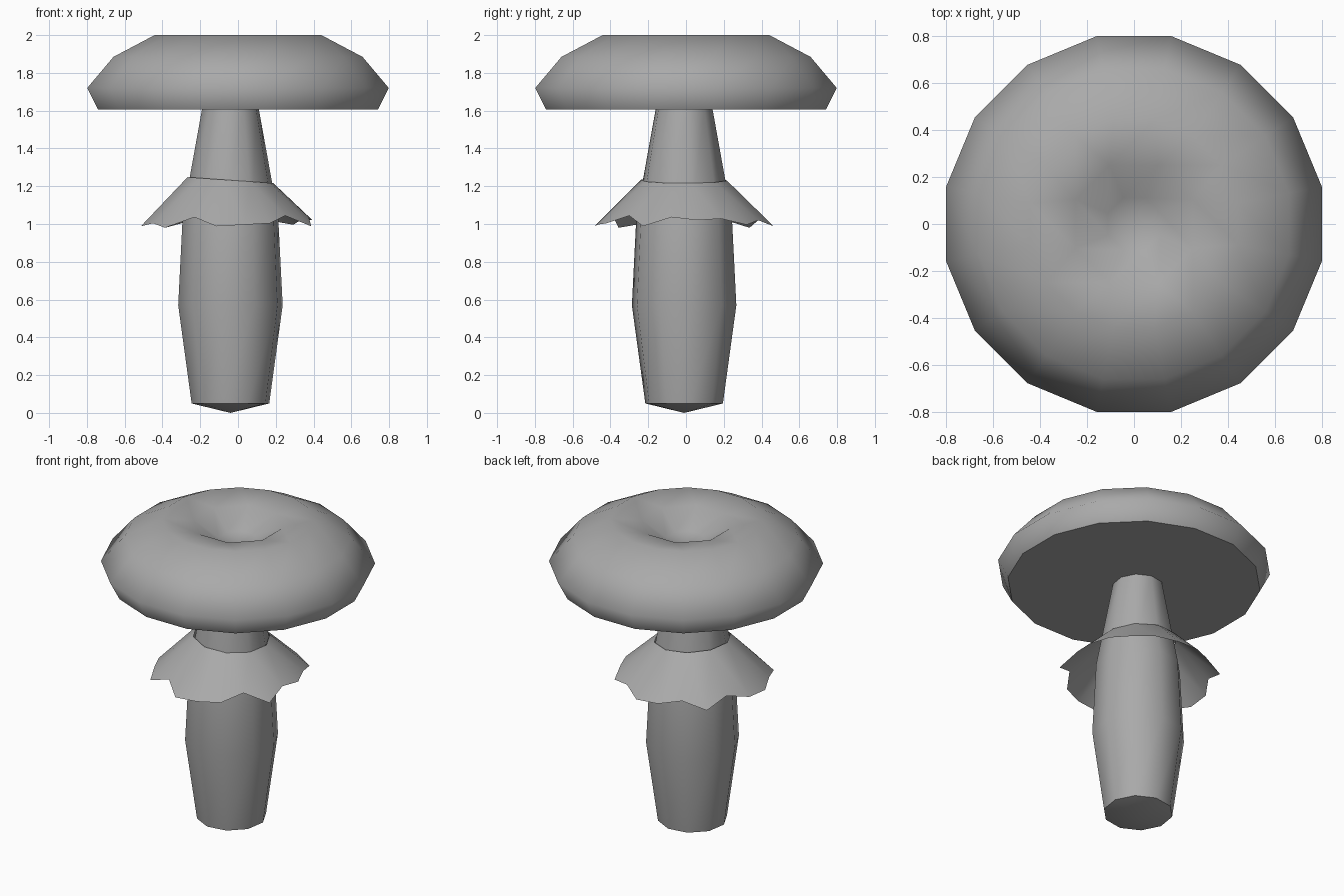
import bpy, bmesh
from math import cos, sin, pi, radians

if "Cube" in bpy.data.objects:
    bpy.data.objects.remove(bpy.data.objects["Cube"])

GREY = bpy.data.materials.new("grey")
GREY.diffuse_color = (0.4, 0.4, 0.4, 1)
GREY.use_nodes = True
GREY.node_tree.nodes["Principled BSDF"].inputs["Base Color"].default_value = GREY.diffuse_color


def ring(bm, sides, r, z, turn=0.0, paired=False):
    """Ring of vertices; paired pulls neighbours together for half the sides."""
    steps = [i // 2 * 2 + 0.5 if paired else i for i in range(sides)]
    return [bm.verts.new((r * cos(turn + 2 * pi * s / sides),
                          r * sin(turn + 2 * pi * s / sides), z)) for s in steps]


def finish(bm, name, location, angle):
    bmesh.ops.remove_doubles(bm, verts=bm.verts, dist=0.0005)
    bmesh.ops.recalc_face_normals(bm, faces=bm.faces)
    mesh = bpy.data.meshes.new(name)
    bm.to_mesh(mesh)
    bm.free()
    mesh.materials.append(GREY)
    ob = bpy.data.objects.new(name, mesh)
    ob.location = location
    bpy.context.collection.objects.link(ob)
    bpy.ops.object.select_all(action='DESELECT')
    bpy.context.view_layer.objects.active = ob
    ob.select_set(True)
    bpy.ops.object.shade_smooth_by_angle(angle=radians(angle), keep_sharp_edges=True)


def lathe(name, profile, sides, turn, location, bottom, top, paired_from=99):
    """Spin a (radius, z) profile; each end closes to a centre point at a height."""
    bm = bmesh.new()
    rings = [ring(bm, sides, r, z, turn, k >= paired_from)
             for k, (r, z) in enumerate(profile)]
    for a, b in zip(rings, rings[1:]):
        for i in range(sides):
            j = (i + 1) % sides
            bm.faces.new((a[i], a[j], b[j], b[i]))
    for loop, z in ((rings[0], bottom), (rings[-1], top)):
        tip = bm.verts.new((0, 0, z))
        for i in range(sides):
            bm.faces.new((loop[i], loop[(i + 1) % sides], tip))
    # crisp lower edge
    for i in range(sides):
        bm.edges.get((rings[0][i], rings[0][(i + 1) % sides])).smooth = False
    finish(bm, name, location, 75)


# Cap: 16-sided, flat underside, eight-sided dent in the top
lathe("cap", [(0.755, 1.605), (0.814, 1.72), (0.672, 1.885), (0.45, 2.0),
              (0.27, 1.97), (0.12, 1.87)], 16, pi / 16, (0, 0, 0),
      bottom=1.605, top=1.855, paired_from=4)

# Stem: swollen in the middle, slightly pointed foot
STEM = (-0.04, -0.01, 0)
lathe("stem", [(0.208, 0.05), (0.28, 0.57), (0.256, 1.04), (0.152, 1.61)],
      10, pi / 20, STEM, bottom=0.0, top=1.61)

# Skirt: thin flared ring with a ragged hem
bm = bmesh.new()
inner = ring(bm, 10, 0.23, 1.232, pi / 20)
for v in inner:
    v.co.z -= 0.07 * v.co.x
hem = [0.44, 0.43, 0.47, 0.44, 0.48, 0.47, 0.44, 0.49, 0.43, 0.47,
       0.48, 0.46, 0.49, 0.42, 0.48, 0.47, 0.46, 0.41, 0.48, 0.42]
outer = []
for i, r in enumerate(hem):
    a = pi / 20 + 2 * pi * i / 20
    outer.append(bm.verts.new((r * cos(a), r * sin(a), 1.0 + 0.8 * (0.465 - r))))
for i in range(10):
    j = (i + 1) % 10
    o0, o1, o2 = outer[2 * i], outer[2 * i + 1], outer[(2 * i + 2) % 20]
    bm.faces.new((inner[i], o0, o1))
    bm.faces.new((inner[i], o1, inner[j]))
    bm.faces.new((inner[j], o1, o2))
finish(bm, "skirt", STEM, 60)
